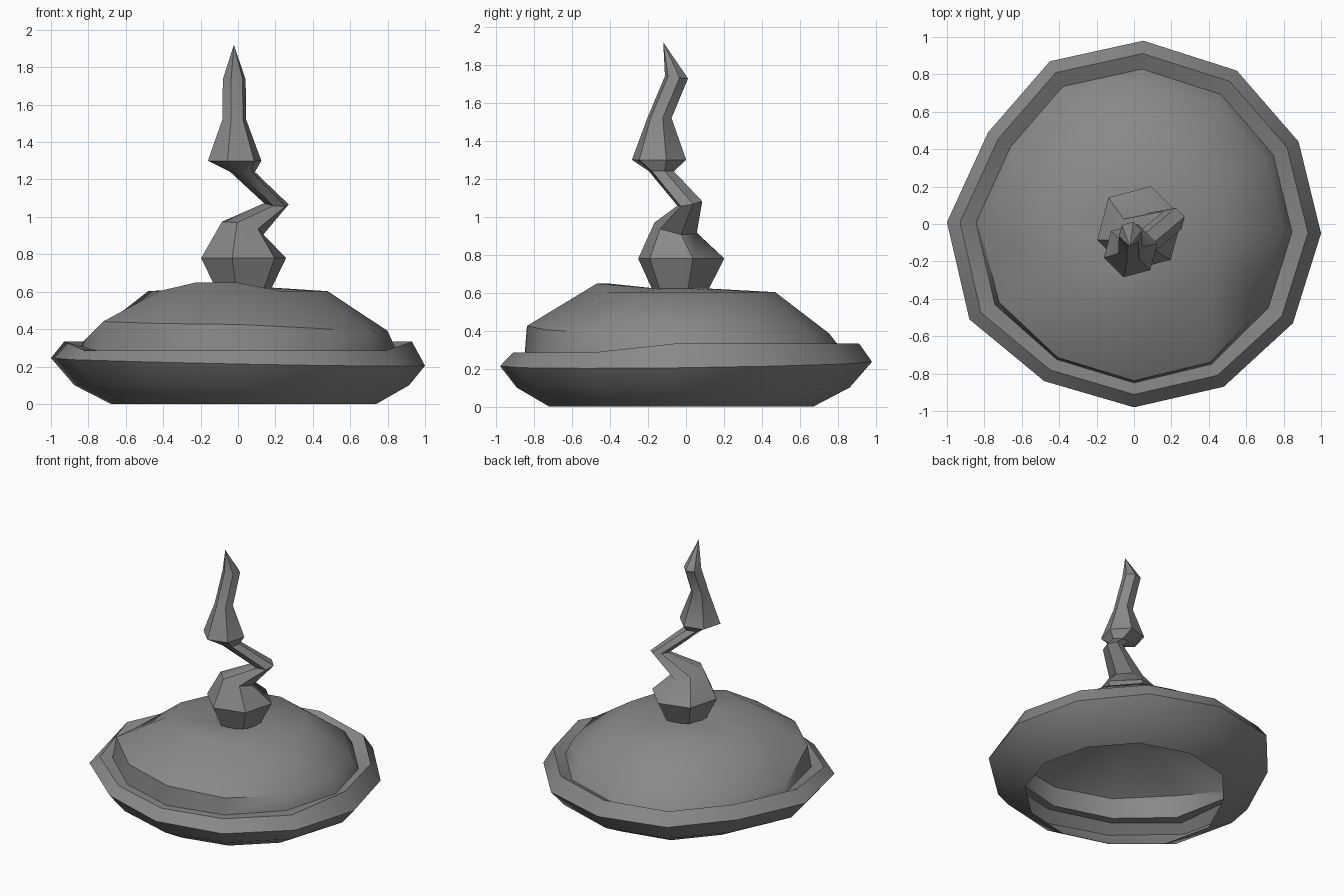
import bpy
import math

if "Cube" in bpy.data.objects:
    bpy.data.objects.remove(bpy.data.objects["Cube"])

# Dark grey used on every part
dark = bpy.data.materials.new("dark_grey")
dark.diffuse_color = (0.25, 0.25, 0.25, 1.0)
dark.use_nodes = True
dark.node_tree.nodes["Principled BSDF"].inputs["Base Color"].default_value = dark.diffuse_color


def make_object(name, rings, apex=None, angle=30):
    """Skin a stack of equal-length closed rings, optionally ending in a point."""
    n = len(rings[0])
    verts = [p for ring in rings for p in ring]
    faces = []
    for r in range(len(rings) - 1):
        for i in range(n):
            j = (i + 1) % n
            faces.append((r * n + i, r * n + j, (r + 1) * n + j, (r + 1) * n + i))
    if apex:
        verts.append(apex)
        base = (len(rings) - 1) * n
        for i in range(n):
            faces.append((base + i, base + (i + 1) % n, len(verts) - 1))
    mesh = bpy.data.meshes.new(name)
    mesh.from_pydata(verts, [], faces)
    mesh.materials.append(dark)
    obj = bpy.data.objects.new(name, mesh)
    bpy.context.collection.objects.link(obj)
    bpy.ops.object.select_all(action='DESELECT')
    obj.select_set(True)
    bpy.context.view_layer.objects.active = obj
    bpy.ops.object.shade_smooth_by_angle(angle=math.radians(angle))
    return obj


# Uneven twelve-sided outline: x, y, and the scale and height of the crown
# shoulder, which lifts into a fold along the front left.
outline = [
    (-0.88, -0.51, 0.82, 0.44), (-0.48, -0.84, 0.85, 0.43),
    (0.0, -0.98, 0.855, 0.425), (0.48, -0.87, 0.85, 0.405),
    (0.85, -0.53, 0.82, 0.385), (1.0, -0.05, 0.80, 0.39),
    (0.88, 0.44, 0.80, 0.39), (0.55, 0.82, 0.79, 0.385),
    (0.05, 0.98, 0.77, 0.385), (-0.45, 0.87, 0.79, 0.37),
    (-0.78, 0.49, 0.81, 0.35), (-1.0, 0.01, 0.83, 0.33),
]


def ring(scale, height, ox=0.0, oy=0.0):
    return [(x * scale + ox, y * scale + oy, height(x, y)) for x, y, _, _ in outline]


def rim_height(x, y):
    return 0.285 if y < -0.3 else 0.333


def crown_height(x, y):
    return 0.648 if y < -0.8 and x < 0.2 else 0.603


# Brim and crown: one open-bottomed sheet
make_object("brim_and_crown", [
    ring(0.71, lambda x, y: 0.0, 0.03, -0.025),
    ring(0.895, lambda x, y: 0.1, 0.02, -0.015),
    ring(1.0, lambda x, y: 0.225 - 0.02 * x + 0.012 * y),
    ring(0.93, rim_height),
    [(x * max(0.845, s + 0.012), y * max(0.845, s + 0.012),
      0.283 if y < -0.3 else 0.29) for x, y, s, h in outline],
    [(x * s, y * s, h) for x, y, s, h in outline],
    ring(0.48, crown_height),
    ring(0.15, lambda x, y: 0.622, 0.03, -0.03),
], angle=40)

# Crooked twisting tip: x, y, z, radius, tilt in x, tilt in y
sections = [
    (0.03, -0.03, 0.61, 0.15, 0, 0),
    (0.03, -0.025, 0.78, 0.235, 0, 0),
    (0.025, -0.055, 0.94, 0.115, -0.25, -0.2),
    (0.205, 0.02, 1.07, 0.068, -0.1, 0.2),
    (0.025, -0.13, 1.24, 0.068, 0, 0),
    (-0.018, -0.142, 1.30, 0.148, 0, 0),
    (-0.02, -0.14, 1.52, 0.066, 0, 0),
    (-0.02, -0.05, 1.735, 0.063, 0, -0.1),
]
tip_rings = []
for cx, cy, cz, r, tx, ty in sections:
    pts = []
    for i in range(6):
        a = math.radians(15 + 60 * i)
        dx, dy = r * math.cos(a), r * math.sin(a)
        pts.append((cx + dx, cy + dy, cz + tx * dx + ty * dy))
    tip_rings.append(pts)
make_object("crooked_tip", tip_rings, (-0.022, -0.12, 1.92), 40)
